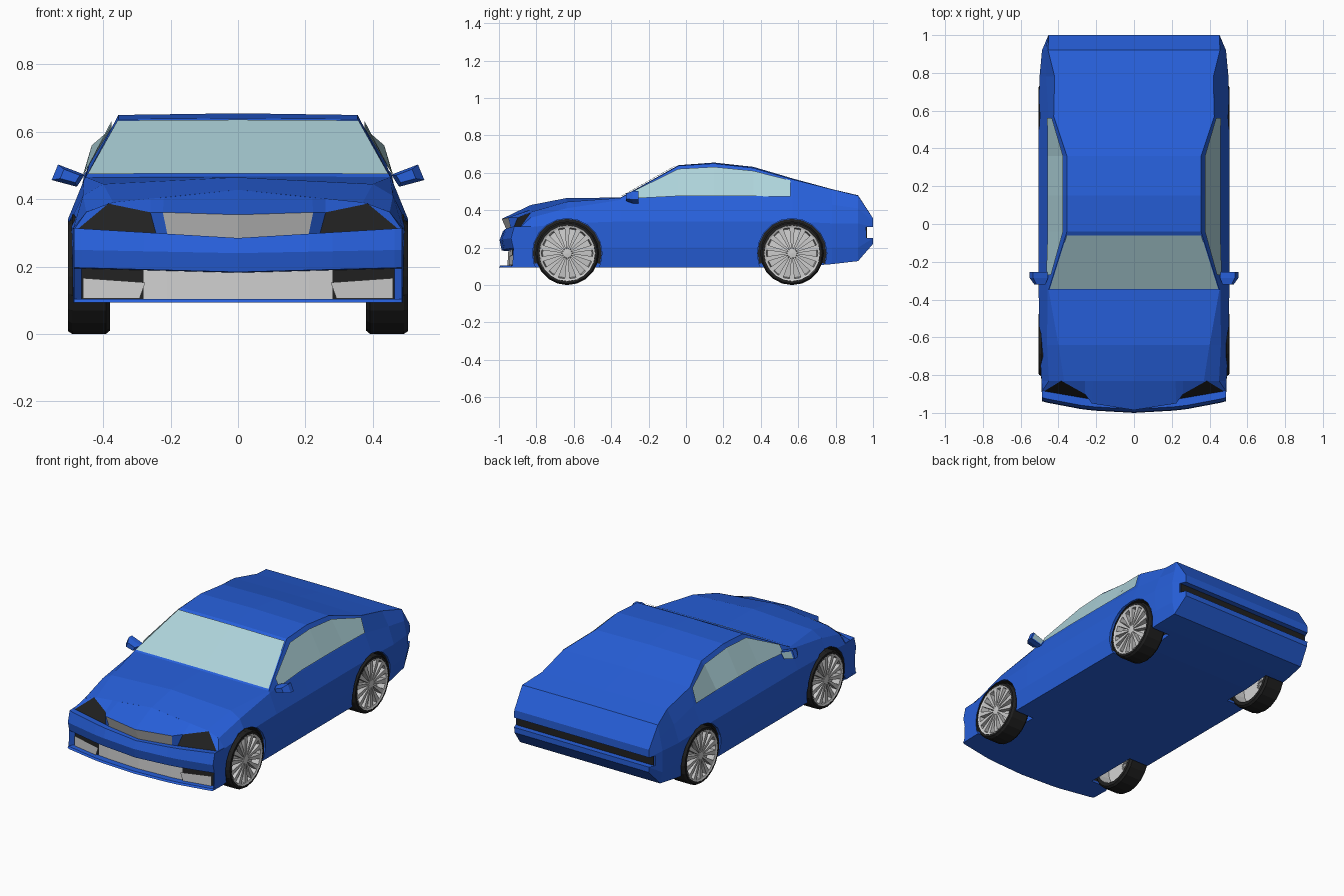
import bpy, bmesh
from math import sin, cos, radians, pi

if "Cube" in bpy.data.objects:
    bpy.data.objects.remove(bpy.data.objects["Cube"])


def material(name, rgb):
    m = bpy.data.materials.new(name)
    m.diffuse_color = (*rgb, 1)
    m.use_nodes = True
    m.node_tree.nodes["Principled BSDF"].inputs["Base Color"].default_value = m.diffuse_color
    return m


BLUE = material("blue_paint", (0.02, 0.115, 0.70))
DARK = material("black_trim", (0.015, 0.015, 0.015))
GLASS = material("pale_glass", (0.42, 0.65, 0.70))


def mesh(name, parts, mat=None, mirror=False):
    """Object from (verts, faces) parts, optionally mirrored over x = 0."""
    bm = bmesh.new()
    for verts, faces in parts:
        vs = [bm.verts.new(v) for v in verts]
        for f in faces:
            bm.faces.new([vs[i] for i in f])
    bmesh.ops.remove_doubles(bm, verts=bm.verts, dist=1e-5)
    bmesh.ops.recalc_face_normals(bm, faces=bm.faces)
    me = bpy.data.meshes.new(name)
    bm.to_mesh(me)
    bm.free()
    ob = bpy.data.objects.new(name, me)
    bpy.context.collection.objects.link(ob)
    if mat:
        me.materials.append(mat)
    if mirror:
        ob.modifiers.new("Mirror", 'MIRROR').merge_threshold = 1e-4
    return ob


def grid(rows, cells=None):
    """Quad sheet through rows of points; cells picks single quads."""
    n = len(rows[0])
    cells = cells or [(i, j) for i in range(len(rows) - 1) for j in range(n - 1)]
    faces = [(i*n + j, i*n + j + 1, i*n + n + j + 1, i*n + n + j) for i, j in cells]
    return [p for r in rows for p in r], faces


def loft(rings):
    """Closed solid through rings of points, with end caps."""
    n = len(rings[0])
    faces = [(i*n + j, i*n + (j + 1) % n, (i + 1)*n + (j + 1) % n, (i + 1)*n + j)
             for i in range(len(rings) - 1) for j in range(n)]
    last = (len(rings) - 1) * n
    faces += [tuple(range(n)), tuple(range(last, last + n))]
    return [p for r in rings for p in r], faces


def lathe(profile, cy, cz, segs, a0=0, a1=360):
    """Sheet turned about an x-parallel axis; profile is (x, radius)."""
    rows = []
    for k in range(segs + 1):
        a = radians(a0 + (a1 - a0) * k / segs)
        rows.append([(x, cy + r*cos(a), cz + r*sin(a)) for x, r in profile])
    return grid(rows)


def lerp(a, b, t):
    return tuple(p + (q - p) * t for p, q in zip(a, b))


# Main body stations: y, then half section from sill to top edge, then top height
N = -0.83
SIDE = [(.49, .095), (.505, .2), (.505, .34)]
STATIONS = [
    (N, [(.487, .095), (.49, .2), (.49, .31), (.45, .36), (.37, .39)], .428),
    (-.64, [(.49, .095), (.5, .2), (.5, .33), (.46, .41), (.4, .445)], .465),
    (-.35, SIDE + [(.458, .455), (.452, .466)], .468),
    (-.04, SIDE + [(.452, .465), (.355, .638)], .641),
    (.15, SIDE + [(.452, .465), (.355, .65)], .655),
    (.36, SIDE + [(.452, .465), (.355, .626)], .632),
    (.57, SIDE + [(.452, .465), (.425, .565)], .57),
    (.78, [(.485, .112), (.495, .2), (.5, .33), (.465, .43), (.42, .512)], .513),
    (.92, [(.47, .128), (.485, .2), (.487, .33), (.47, .41), (.455, .478)], .48),
    (1.0, [(.45, .22), (.453, .25), (.453, .31), (.453, .34), (.452, .357)], .357),
]
rings = []
for y, half, top in STATIONS:
    right = [(x, y, z) for x, z in half]
    rings.append(right + [(0, y, top)] + [(-x, y, z) for x, y, z in reversed(right)])
body = mesh("body", [loft(rings)], BLUE)

# Cut the wheel wells and the rear groove
AXLES = {"front": -.635, "rear": .567}
CZ = .17
cutters = [mesh(k + "_well_cutter",
                [lathe([(.36, 0), (.36, .186), (.6, .186), (.6, 0)], cy, CZ, 20)], None, True)
           for k, cy in AXLES.items()]


def box(x, y0, y1, z0, z1):
    return loft([[(-x, y, z0), (x, y, z0), (x, y, z1), (-x, y, z1)] for y in (y0, y1)])


cutters.append(mesh("groove_cutter", [box(.6, .962, 1.1, .252, .31)]))
for c in cutters:
    c.hide_render = True
    mod = body.modifiers.new("Cut", 'BOOLEAN')
    mod.object, mod.solver = c, 'EXACT'
bpy.context.view_layer.objects.active = body
for mod in list(body.modifiers):
    bpy.ops.object.modifier_apply(modifier=mod.name)
for c in cutters:
    bpy.data.objects.remove(c)
mesh("rear_strip", [box(.46, .95, .967, .25, .312)], DARK)

# Nose: rows from the underside up to the bonnet
XS = [0, .21, .28, .465, .487]
SWEEP = [0, .012, .02, .055, .062]


def nose_row(y, z, slope=0, back=0):
    pts = [(x, y + f + (back if x < .48 else 0), z + slope*x) for x, f in zip(XS, SWEEP)]
    return pts + [(.49, N, z + slope*.49)]


rows = [
    [(x, N, .095) for x in XS + [.49]],
    nose_row(-1, .093),
    nose_row(-.993, .104),
    nose_row(-.99, .104, 0, .035),
    nose_row(-.985, .182, .027, .035),
    nose_row(-.985, .184, .027),
    nose_row(-.997, .24, .02),
    nose_row(-.98, .285, .06),
    [(0, -.955, .285), (.21, -.935, .297), (.243, -.925, .297),
     (.475, -.885, .312), (.484, -.88, .314), (.49, N, .314)],
    [(0, -.985, .354), (.223, -.95, .361), (.26, -.9, .361),
     (.385, N, .387), (.45, N, .362), (.456, N, .355)],
    [(0, N, .428), (.22, N, .405), (.26, N, .402),
     (.37, N, .391), (.449, N, .363), (.455, N, .356)],
]
special = {"lower_intake": ([(3, 0), (3, 1)], None), "side_vent": ([(3, 2)], DARK),
           "grille": ([(8, 0)], None), "headlight": ([(8, 2)], DARK)}
used = [c for cells, _ in special.values() for c in cells]
mesh("nose", [grid(rows, [(i, j) for i in range(10) for j in range(5)
                          if (i, j) not in used])], BLUE, True)
for name, (cells, mat) in special.items():
    pts, faces = grid(rows, cells)
    keep = sorted({i for f in faces for i in f})
    faces = [[keep.index(i) for i in f] for f in faces]
    mesh(name, [([pts[i] for i in keep], faces)], mat, True)
mesh("fog_lamp", [grid([[(.292, -.946, .106), (.46, -.912, .106)],
                        [(.275, -.946, .153), (.46, -.912, .166)]])], None, True)

# Glass: windscreen and side windows just proud of the body
mesh("windscreen", [grid([[(0, -.345, .477), (.446, -.345, .475)],
                          [(0, -.062, .636), (.357, -.062, .634)]])], GLASS, True)


def window_column(y, low, high):
    a, b = [(y, *p) for p in (low, high)]
    return [(x + .009, yy, z + .004) for yy, x, z in (lerp(a, b, .04), lerp(a, b, .88))]


cols = [(y, h[3], h[4]) for y, h, _ in STATIONS[2:7]]
first = (-.27, lerp(cols[0][1], cols[1][1], .26), lerp(cols[0][2], cols[1][2], .26))
last = (.56, cols[-1][1], lerp(cols[-2][2], cols[-1][2], .95))
mesh("side_window", [grid([window_column(*c) for c in [first] + cols[1:-1] + [last]])],
     GLASS, True)

# Door mirrors
quad = [(.534, .503), (.553, .457), (.478, .437), (.455, .473)]
mid = (.49, .468)
mesh("door_mirror", [loft([[(x, -.255, z) for x, z in quad], [(x, -.285, z) for x, z in quad],
                           [(*lerp(mid, p, .6), -.32) for p in quad] and
                           [(lerp(mid, p, .6)[0], -.32, lerp(mid, p, .6)[1]) for p in quad]])],
     BLUE, True)
inner = [lerp((.505, .468), p, .8) for p in quad]
mesh("mirror_glass", [([(x, -.251, z) for x, z in inner], [(0, 1, 2, 3)])], GLASS, True)

# Wheels: tyre, rim with spokes, and dark well liner
SPOKES = 14
for k, cy in AXLES.items():
    mesh(k + "_well_liner", [lathe([(.492, .184), (.363, .184), (.363, .05)],
                                   cy, CZ, 12, -18, 198)], DARK, True)
    mesh(k + "_tyre", [lathe([(.38, .14), (.38, .16), (.392, .17), (.492, .17),
                              (.504, .162), (.505, .148)], cy, CZ, 20)], DARK, True)
    mesh(k + "_rim", [lathe([(.38, .14), (.455, .132), (.468, .03), (.498, .024), (.5, 0)], cy, CZ, 20),
                      lathe([(.505, .15), (.5, .138), (.455, .132)], cy, CZ, 20)], None, True)
    spokes = []
    for i in range(SPOKES):
        a = 2 * pi * (i + .5) / SPOKES
        ends = []
        for r, w, x in ((.02, .004, .497), (.139, .014, .501)):
            ends.append([(px, cy + r*cos(a) - s*w*sin(a), CZ + r*sin(a) + s*w*cos(a))
                         for px, s in ((x, -1), (x, 1), (x - .03, 1), (x - .03, -1))])
        spokes.append(loft(ends))
    mesh(k + "_spokes", spokes, None, True)
